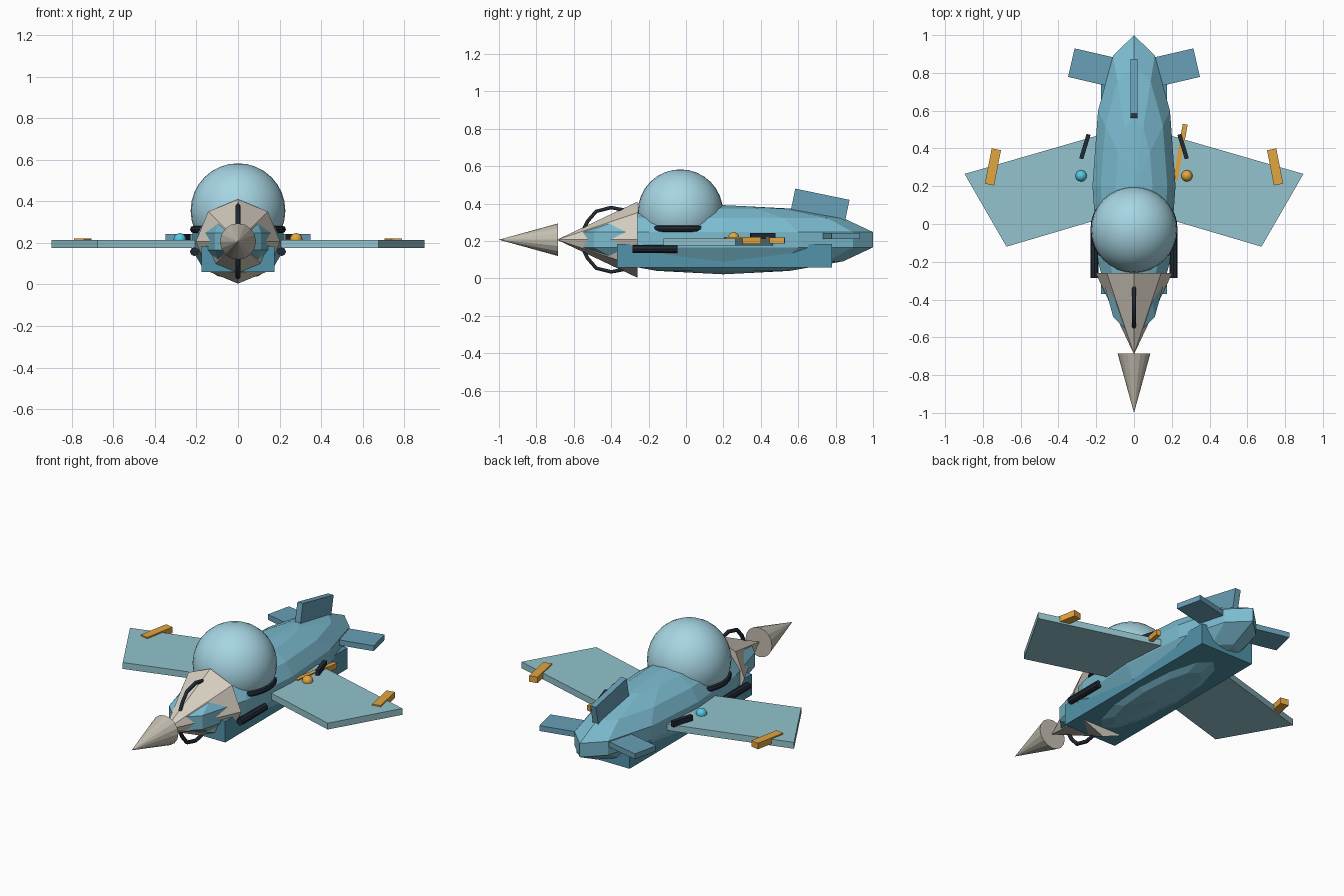
import bpy, bmesh, math
from mathutils import Matrix

if "Cube" in bpy.data.objects:
    bpy.data.objects.remove(bpy.data.objects["Cube"])

R = math.radians


def material(name, r, g, b):
    m = bpy.data.materials.new(name)
    m.diffuse_color = [(c / 255) ** 2.2 for c in (r, g, b)] + [1]
    m.use_nodes = True
    m.node_tree.nodes["Principled BSDF"].inputs["Base Color"].default_value = m.diffuse_color
    return m


BLUE = material("hull_blue", 122, 186, 206)
DEEP = material("deep_blue", 82, 146, 168)
FIN = material("fin_blue", 104, 158, 180)
WING = material("wing_blue", 146, 194, 204)
GLASS = material("canopy_blue", 165, 212, 226)
BONE = material("bone", 214, 206, 192)
TIP = material("tip_grey", 196, 190, 176)
DARK = material("dark", 38, 46, 56)
GOLD = material("gold", 226, 164, 66)
CYAN = material("cyan", 86, 200, 226)


def finish(name, mat):
    ob = bpy.context.object
    ob.name = name
    ob.data.materials.append(mat)
    return ob


def box(name, mat, loc, size, rot=(0, 0, 0)):
    bpy.ops.mesh.primitive_cube_add(size=1, location=loc, rotation=rot)
    bpy.context.object.scale = size
    return finish(name, mat)


def ball(name, mat, loc, size, segs, rings):
    bpy.ops.mesh.primitive_uv_sphere_add(segments=segs, ring_count=rings, radius=1, location=loc)
    bpy.context.object.scale = size
    return finish(name, mat)


def smooth():
    bpy.ops.object.shade_smooth_by_angle(angle=R(40))


def cone(name, mat, y0, y1, r, sides, z):
    bpy.ops.mesh.primitive_cone_add(vertices=sides, radius1=r, radius2=0, depth=y0 - y1,
                                    location=(0, (y0 + y1) / 2, z), rotation=(R(90), 0, 0))
    return finish(name, mat)


def prism(name, mat, pts, z0, z1):
    bm = bmesh.new()
    face = bm.faces.new([bm.verts.new((x, y, z0)) for x, y in pts])
    top = bmesh.ops.extrude_face_region(bm, geom=[face])["geom"]
    bmesh.ops.translate(bm, vec=(0, 0, z1 - z0), verts=[g for g in top if isinstance(g, bmesh.types.BMVert)])
    bmesh.ops.recalc_face_normals(bm, faces=bm.faces)
    me = bpy.data.meshes.new(name)
    bm.to_mesh(me)
    bm.free()
    me.materials.append(mat)
    bpy.context.collection.objects.link(bpy.data.objects.new(name, me))


def rod(name, mat, pts, r):
    cu = bpy.data.curves.new(name, "CURVE")
    cu.dimensions = "3D"
    cu.bevel_depth = r
    cu.bevel_resolution = 1
    cu.use_fill_caps = True
    sp = cu.splines.new("POLY")
    sp.points.add(len(pts) - 1)
    for p, co in zip(sp.points, pts):
        p.co = (*co, 1)
    cu.materials.append(mat)
    bpy.context.collection.objects.link(bpy.data.objects.new(name, cu))


Z = 0.207

# Faceted hull, keel block and nose
ball("hull", BLUE, (0, 0.2, Z), (0.2256, 0.82, 0.185), 12, 7)
box("keel", DEEP, (0, 0.205, 0.122), (0.35, 1.15, 0.125))
cone("nose", BONE, -0.26, -0.69, 0.203, 8, Z)
cone("nose_spike", TIP, -0.685, -1.0, 0.087, 16, Z)

# Bubble canopy and its seal
ball("canopy", GLASS, (0, -0.03, 0.355), (0.228,) * 3, 32, 16)
smooth()
bpy.ops.mesh.primitive_torus_add(major_radius=0.213, minor_radius=0.018, major_segments=32,
                                 minor_segments=8, location=(0, -0.03, 0.265))
finish("canopy_seal", DARK)
smooth()

# Upright tail fin
box("tail_fin", FIN, (0, 0.711, 0.362), (0.036, 0.296, 0.18), (R(-11.7), 0, 0))

# Curved handles above and below the nose
for s, side in ((1, "upper"), (-1, "lower")):
    rod(side + "_handle", DARK,
        [(0, y, Z + s * h) for y, h in ((-0.545, 0.06), (-0.525, 0.1), (-0.48, 0.152),
                                        (-0.4, 0.172), (-0.33, 0.158))], 0.011)

# Paired parts
for s, side in ((1, "right"), (-1, "left")):
    outline = [(0.1, 0.495), (0.897, 0.265), (0.675, -0.12), (0.1, 0.05)]
    prism(side + "_wing", WING, [(s * x, y) for x, y in outline], 0.175, 0.213)
    box(side + "_tailplane", FIN, (s * 0.21, 0.826, 0.227), (0.25, 0.155, 0.032), (0, 0, s * R(13)))
    box(side + "_wingtip_bar", GOLD, (s * 0.747, 0.302, 0.203), (0.05, 0.19, 0.036), (0, 0, s * R(11)))
    box(side + "_wing_rail", DARK, (s * 0.26, 0.41, 0.227), (0.022, 0.135, 0.034), (0, 0, s * R(17)))
    bpy.ops.mesh.primitive_cylinder_add(vertices=8, radius=0.021, depth=0.24,
                                        location=(s * 0.21, -0.165, 0.158), rotation=(R(90), 0, 0))
    finish(side + "_cannon", DARK)
    ball(side + "_wing_light", GOLD if s > 0 else CYAN, (s * 0.28, 0.255, 0.217), (0.03,) * 3, 16, 10)
    smooth()

# Single strip beside the hull on the right
box("side_strip", GOLD, (0.245, 0.38, 0.203), (0.026, 0.3, 0.032), (0, 0, R(-10)))
